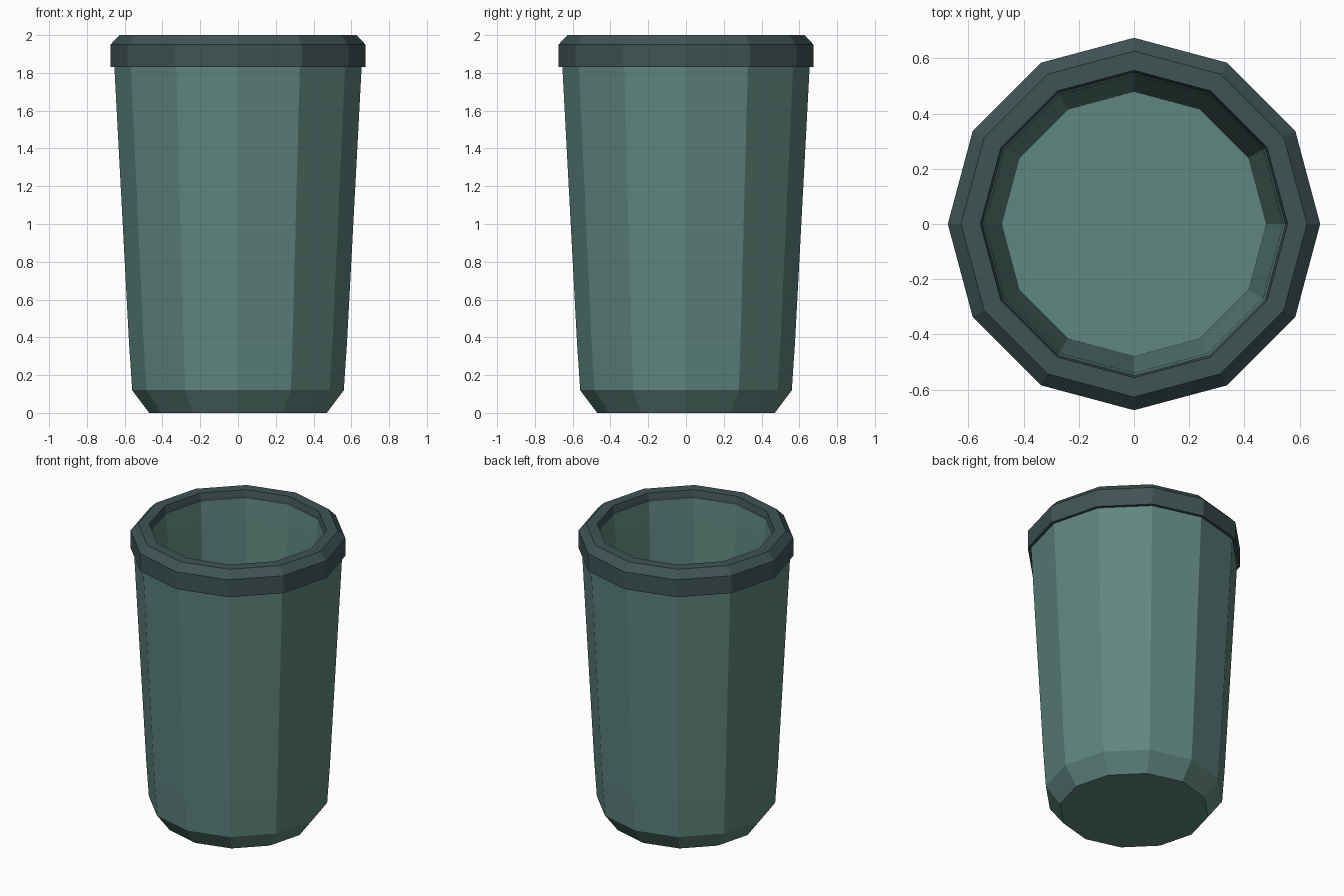
import bpy
import bmesh
from math import cos, sin, tau

SIDES = 12

default_cube = bpy.data.objects.get("Cube")
if default_cube:
    bpy.data.objects.remove(default_cube, do_unlink=True)


def make_material(name, rgb):
    mat = bpy.data.materials.new(name)
    mat.use_nodes = True
    colour = (*rgb, 1.0)
    mat.diffuse_color = colour
    mat.node_tree.nodes["Principled BSDF"].inputs["Base Color"].default_value = colour
    return mat


def lathe(name, profile, mat, closed=False, caps=False):
    """Spin a (radius, height) profile into a faceted ring of faces."""
    bm = bmesh.new()
    rings = [
        [bm.verts.new((r * cos(tau * i / SIDES), r * sin(tau * i / SIDES), z))
         for i in range(SIDES)]
        for r, z in profile
    ]
    pairs = list(zip(rings, rings[1:]))
    if closed:
        pairs.append((rings[-1], rings[0]))
    for low, high in pairs:
        for i in range(SIDES):
            j = (i + 1) % SIDES
            bm.faces.new((low[i], low[j], high[j], high[i]))
    if caps:
        bm.faces.new(rings[0][::-1])
        bm.faces.new(rings[-1])
    bmesh.ops.recalc_face_normals(bm, faces=bm.faces)
    mesh = bpy.data.meshes.new(name)
    bm.to_mesh(mesh)
    bm.free()
    mesh.materials.append(mat)
    obj = bpy.data.objects.new(name, mesh)
    bpy.context.collection.objects.link(obj)
    return obj


body_green = make_material("muted green", (0.115, 0.24, 0.21))
rim_green = make_material("dark slate green", (0.05, 0.088, 0.09))

# Tapered hollow body: underside, outer wall, inner wall, floor
lathe("cup_body", [
    (0.47, 0.0), (0.56, 0.12), (0.577, 0.37), (0.655, 1.84),
    (0.655, 1.95), (0.55, 1.95), (0.54, 1.8), (0.48, 0.12),
], body_green, caps=True)

# Bevelled rim band wrapped over the lip
lathe("rim", [
    (0.65, 1.83), (0.675, 1.83), (0.675, 1.95), (0.627, 2.0),
    (0.557, 2.0), (0.549, 1.96), (0.549, 1.945), (0.65, 1.945),
], rim_green, closed=True)
